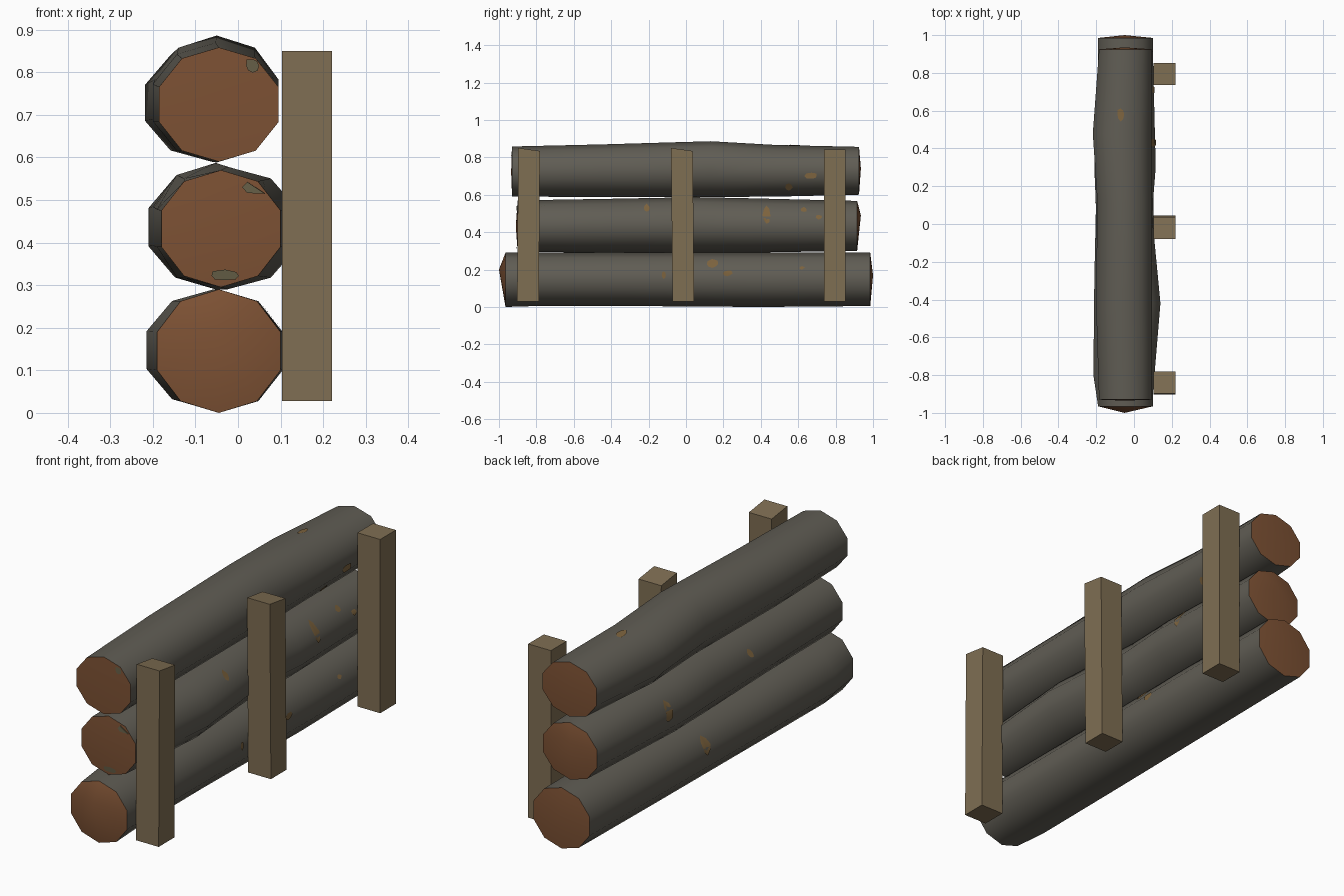
import bpy, bmesh, math, random
from mathutils import Vector
from mathutils.bvhtree import BVHTree

if "Cube" in bpy.data.objects:
    bpy.data.objects.remove(bpy.data.objects["Cube"])

random.seed(4)
SIDES = 10


def material(name, rgb):
    m = bpy.data.materials.new(name)
    m.diffuse_color = (*rgb, 1)
    m.use_nodes = True
    m.node_tree.nodes["Principled BSDF"].inputs["Base Color"].default_value = m.diffuse_color
    return m


bark = material("grey bark", (0.117, 0.109, 0.089))
cut_wood = material("brown cut wood", (0.205, 0.083, 0.034))
post_wood = material("tan post wood", (0.212, 0.156, 0.086))
patch_wood = material("bare wood patch", (0.205, 0.125, 0.048))
moss = material("dull moss", (0.130, 0.112, 0.062))


def finish(bm, name, mats, angle=50):
    bmesh.ops.recalc_face_normals(bm, faces=bm.faces)
    me = bpy.data.meshes.new(name)
    bm.to_mesh(me)
    bm.free()
    for m in mats:
        me.materials.append(m)
    ob = bpy.data.objects.new(name, me)
    bpy.context.collection.objects.link(ob)
    bpy.context.view_layer.objects.active = ob
    ob.select_set(True)
    bpy.ops.object.shade_smooth_by_angle(angle=math.radians(angle))
    ob.select_set(False)
    return ob


def log(name, rings, tips):
    """Rings are (y, left, right, bottom, top); tips are the domed end centres (y, z)."""
    bm = bmesh.new()
    loops = []
    for y, l, r, b, t in rings:
        loop = []
        for i in range(SIDES):
            a = 2 * math.pi * (i + 0.5) / SIDES
            c, s = math.cos(a) / math.cos(math.pi / SIDES), math.sin(a)
            loop.append(bm.verts.new(((l + r) / 2 + c * (r - l) / 2, y,
                                      (b + t) / 2 + s * (t - b) / 2 / math.sin(math.pi / 2))))
        loops.append(loop)
    for p, q in zip(loops, loops[1:]):
        for i in range(SIDES):
            j = (i + 1) % SIDES
            bm.faces.new((p[i], p[j], q[j], q[i]))
    for loop, (y, z) in zip((loops[0], loops[-1]), tips):
        centre = bm.verts.new((-0.05, y, z))
        for i in range(SIDES):
            f = bm.faces.new((loop[i], loop[(i + 1) % SIDES], centre))
            f.material_index = 1
    bmesh.ops.triangulate(bm, faces=[f for f in bm.faces if len(f.verts) == 4])
    bm.normal_update()
    tree = BVHTree.FromBMesh(bm)
    finish(bm, name, [bark, cut_wood])
    return tree


def patch(name, tree, point, direction, size, mat=patch_wood):
    """Irregular thin patch projected onto a log along a direction."""
    d = Vector(direction).normalized()
    u = Vector((1, 0, 0)) if abs(d.y) > 0.9 else Vector((0, 1, 0))
    v = d.cross(u).normalized()
    bm = bmesh.new()

    def place(a, b):
        start = Vector(point) + u * a + v * b - d * 0.6
        hit = tree.ray_cast(start, d)[0]
        return bm.verts.new(hit - d * 0.004) if hit else None

    centre = place(0, 0)
    rim = []
    for i in range(8):
        a = i * math.pi / 4
        k = random.uniform(0.7, 1.1)
        rim.append(place(size[0] * k * math.cos(a), size[1] * k * math.sin(a)))
    for i in range(8):
        tri = (centre, rim[i], rim[(i + 1) % 8])
        if all(tri):
            bm.faces.new(tri)
    finish(bm, name, [mat])


# Three stacked logs, each slightly crooked
low = log("bottom_log", [
    (-0.965, -0.19, 0.10, 0, 0.29), (-0.80, -0.215, 0.10, 0.005, 0.29),
    (-0.30, -0.21, 0.10, 0.005, 0.29), (0.40, -0.195, 0.105, 0.0, 0.29),
    (0.985, -0.19, 0.10, 0.005, 0.29)], [(-1.0, 0.20), (1.0, 0.17)])
mid = log("middle_log", [
    (-0.90, -0.18, 0.10, 0.295, 0.57), (-0.42, -0.19, 0.14, 0.29, 0.578),
    (0.05, -0.20, 0.095, 0.29, 0.587), (0.30, -0.21, 0.115, 0.29, 0.582),
    (0.915, -0.18, 0.10, 0.30, 0.567)], [(-0.91, 0.43), (0.935, 0.49)])
high = log("top_log", [
    (-0.93, -0.185, 0.095, 0.59, 0.858), (-0.45, -0.20, 0.095, 0.588, 0.869),
    (0.13, -0.195, 0.095, 0.588, 0.886), (0.48, -0.218, 0.092, 0.59, 0.866),
    (0.925, -0.185, 0.095, 0.60, 0.856)], [(-0.935, 0.72), (0.935, 0.74)])

# Bare wood patches: (tree, y, z, half length, half height) on the right side
right = [(low, 0.14, 0.23, 0.04, 0.025), (low, 0.22, 0.18, 0.03, 0.018),
         (low, -0.12, 0.17, 0.012, 0.02), (low, 0.62, 0.21, 0.015, 0.01),
         (mid, 0.43, 0.49, 0.02, 0.05), (mid, -0.21, 0.53, 0.02, 0.022),
         (mid, 0.63, 0.52, 0.02, 0.014), (mid, 0.71, 0.48, 0.02, 0.014),
         (high, 0.55, 0.64, 0.02, 0.025), (high, 0.67, 0.70, 0.035, 0.018)]
left = [(mid, 0.42, 0.47, 0.03, 0.045), (mid, -0.21, 0.50, 0.02, 0.02),
        (low, 0.13, 0.20, 0.035, 0.04)]
for side, spots in ((1, right), (-1, left)):
    for n, (tree, y, z, a, b) in enumerate(spots):
        patch(f"bare_patch_{'right' if side > 0 else 'left'}_{n}", tree,
              (0, y, z), (-side, 0, 0), (a, b))
patch("bare_patch_top", high, (-0.07, 0.58, 0.8), (0, 0, -1), (0.04, 0.025))

# Moss on the front log ends
patch("moss_middle_high", mid, (0.04, -0.9, 0.53), (0, 1, 0), (0.03, 0.02), moss)
patch("moss_middle_low", mid, (-0.03, -0.9, 0.322), (0, 1, 0), (0.04, 0.014), moss)
patch("moss_top", high, (0.035, -0.93, 0.815), (0, 1, 0), (0.02, 0.02), moss)

# Upright posts, slightly leaning, with sloped tops: (y, lean, top slope)
for name, y, lean, slope in (("front_post", -0.842, 0.003, -0.008),
                             ("middle_post", -0.018, -0.004, -0.008),
                             ("back_post", 0.795, 0.0, 0.0)):
    bm = bmesh.new()
    bmesh.ops.create_cube(bm, size=1)
    for v in bm.verts:
        upper = v.co.z > 0
        s = 1 if v.co.y > 0 else -1
        v.co = (0.162 + v.co.x * 0.118, y + s * 0.058 + (lean if upper else -lean),
                0.842 + s * slope if upper else 0.028)
    finish(bm, name, [post_wood])
